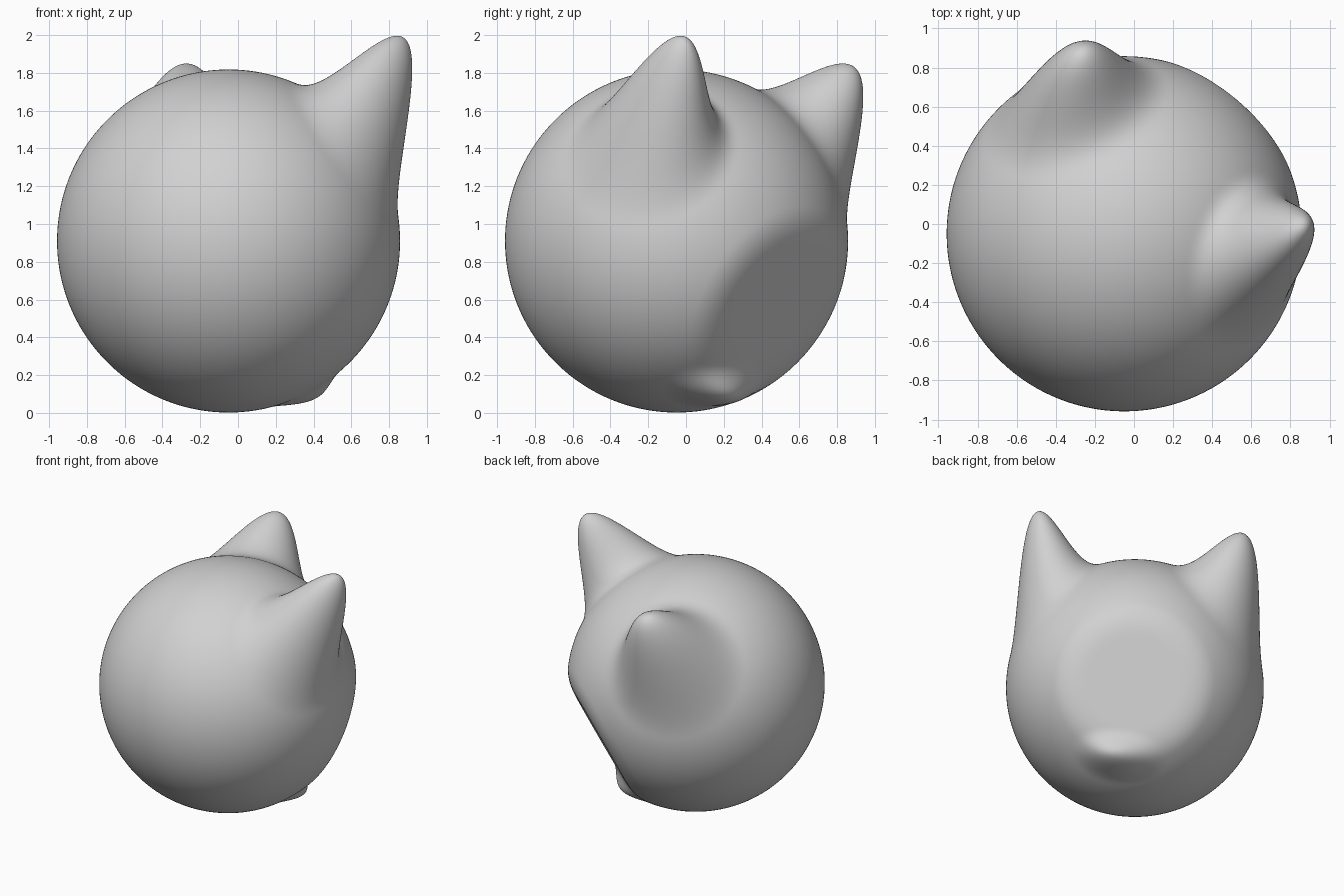
import bpy, bmesh
from mathutils import Vector

if "Cube" in bpy.data.objects:
    bpy.data.objects.remove(bpy.data.objects["Cube"])

R = 0.908
CENTRE = Vector((-0.05, -0.05, 0.91))
SIDE = Vector((-0.78, 0.62, 0.0)).normalized()   # left-right axis of the face


def falloff(p, base, radius, stretch):
    """Rounded sculpt-brush falloff, optionally widened along the face."""
    d = p - base
    d -= SIDE * d.dot(SIDE) * (1.0 - 1.0 / stretch)
    t = max(0.0, 1.0 - d.length_squared / radius ** 2)
    return t ** 3


# Pulled features: point on sphere, pull vector, brush radius, widening
PULLS = [
    (Vector((0.715, -0.16, 0.545)), Vector((0.23, 0.18, 0.52)), 0.50, 1.0),    # right ear
    (Vector((-0.29, 0.715, 0.48)), Vector((0.05, 0.24, 0.42)), 0.54, 1.0),     # left ear
    (Vector((0.355, 0.228, -0.80)), Vector((0.08, 0.05, -0.035)), 0.26, 1.5),  # chin lip
]

# Flattened face: plane facing back-right and down
FACE = Vector((0.58, 0.68, -0.45)).normalized()
FACE_DIST = 0.78
SOFT = 0.07

bm = bmesh.new()
bmesh.ops.create_icosphere(bm, subdivisions=7, radius=R)

for v in bm.verts:
    p = v.co.copy()
    q = p.copy()
    # press the face flat with a soft rim
    h = p.dot(FACE) - FACE_DIST
    q -= FACE * (max(h, 0.0) + max(SOFT - abs(h), 0.0) ** 2 / (4 * SOFT))
    # pull out ears and chin
    for base, pull, radius, stretch in PULLS:
        q += pull * falloff(p, base.normalized() * R, radius, stretch)
    v.co = q + CENTRE

for f in bm.faces:
    f.smooth = True

mesh = bpy.data.meshes.new("sculpted_head")
bm.to_mesh(mesh)
bm.free()

# Plain clay colour
clay = bpy.data.materials.new("clay_grey")
clay.diffuse_color = (0.64, 0.64, 0.64, 1.0)
clay.use_nodes = True
clay.node_tree.nodes["Principled BSDF"].inputs["Base Color"].default_value = clay.diffuse_color
mesh.materials.append(clay)

head = bpy.data.objects.new("sculpted_head", mesh)
bpy.context.collection.objects.link(head)
